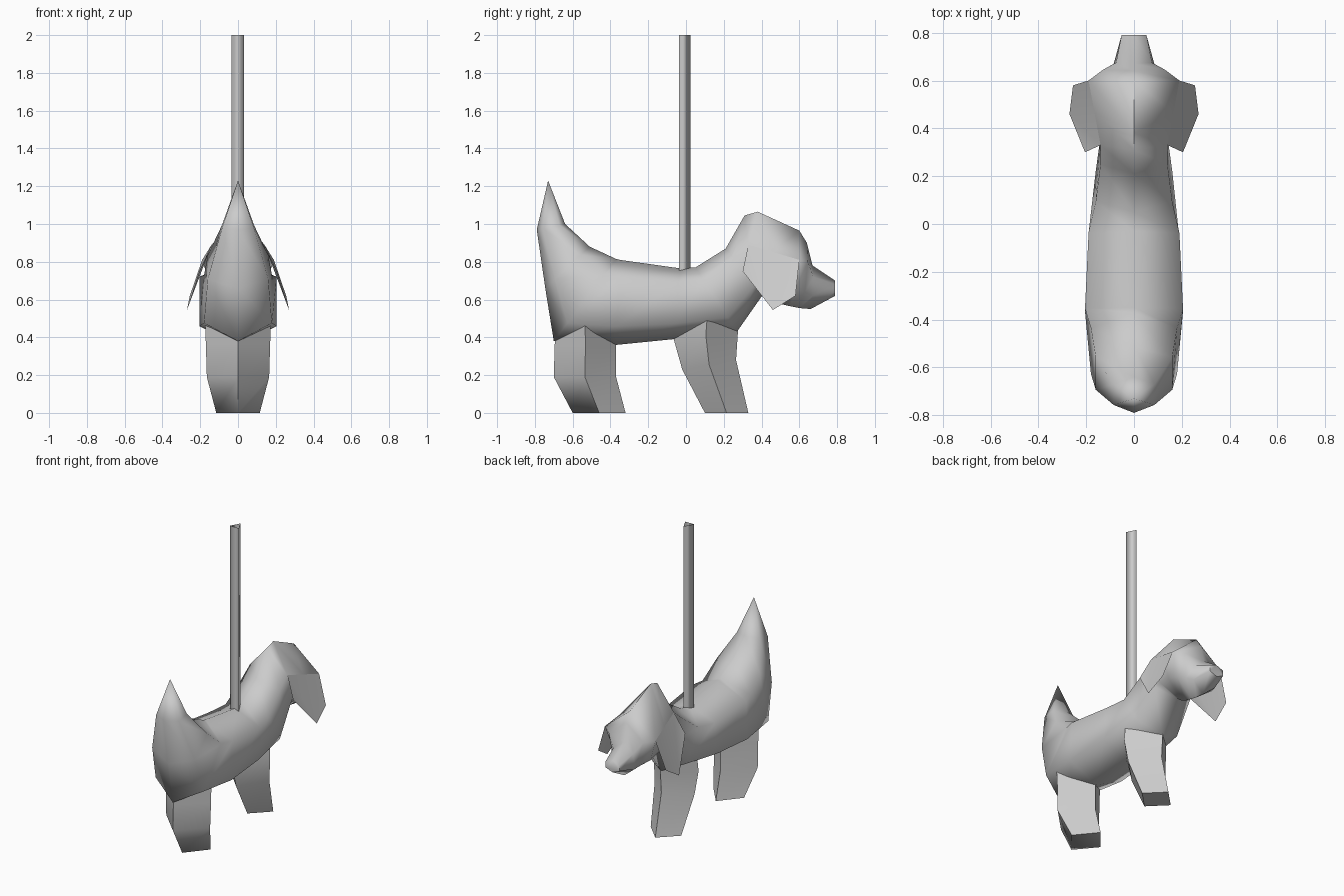
import bpy, bmesh

cube = bpy.data.objects.get("Cube")
if cube:
    bpy.data.objects.remove(cube, do_unlink=True)

GREY = (0.6, 0.6, 0.6, 1.0)
grey = bpy.data.materials.new("plain grey")
grey.use_nodes = True
grey.diffuse_color = GREY
grey.node_tree.nodes["Principled BSDF"].inputs["Base Color"].default_value = GREY


def finish(name, bm, angle=3.14):
    mesh = bpy.data.meshes.new(name)
    bm.to_mesh(mesh)
    bm.free()
    obj = bpy.data.objects.new(name, mesh)
    bpy.context.collection.objects.link(obj)
    mesh.materials.append(grey)
    bpy.ops.object.select_all(action="DESELECT")
    bpy.context.view_layer.objects.active = obj
    obj.select_set(True)
    bpy.ops.object.shade_smooth_by_angle(angle=angle)


def span(ay, az, by, bz, width, sides):
    """Half ring from centre-line point a to b, with side corners at given fractions."""
    side = [(width, ay + (by - ay) * t, az + (bz - az) * t) for t in sides]
    return [(0, ay, az)] + side + [(0, by, bz)]


def loft(name, halves, tip=None):
    """Mirror each half ring into a full one and skin them in order."""
    bm = bmesh.new()
    rings = []
    for half in halves:
        mirrored = [(-x, y, z) for x, y, z in half[-2:0:-1]]
        rings.append([bm.verts.new(p) for p in half + mirrored])
    n = len(rings[0])
    for r, s in zip(rings, rings[1:]):
        for i in range(n):
            j = (i + 1) % n
            bm.faces.new((r[i], r[j], s[j], s[i]))
    if tip:
        point = bm.verts.new(tip)
        for i in range(n):
            bm.faces.new((rings[0][(i + 1) % n], rings[0][i], point))
    else:
        bm.faces.new(rings[0])
    bm.faces.new(rings[-1])
    bmesh.ops.recalc_face_normals(bm, faces=bm.faces)
    finish(name, bm, 1.2)


# Tail, trunk and neck: six-sided rings
TRUNK = [
    (-0.79, 0.97, -0.64, 1.00, 0.085),
    (-0.745, 0.66, -0.51, 0.88, 0.16),
    (-0.70, 0.38, -0.37, 0.815, 0.18),
    (-0.37, 0.36, -0.35, 0.81, 0.205),
    (-0.07, 0.39, -0.03, 0.765, 0.19),
    (0.27, 0.43, 0.05, 0.77, 0.16),
    (0.41, 0.63, 0.21, 0.87, 0.14),
]
trunk = [span(*s, (0.22, 0.8)) for s in TRUNK]

# Head: chin, jaw, brow and crown points, running out to the muzzle
EAR_BACK, EAR_FRONT = (0.14, 0.33, 0.89), (0.19, 0.60, 0.81)
head = [
    [(0, 0.45, 0.60), (0.13, 0.40, 0.70), EAR_BACK, (0, 0.31, 1.045)],
    [(0, 0.49, 0.58), (0.14, 0.50, 0.68), (0.165, 0.465, 0.85), (0, 0.38, 1.065)],
    [(0, 0.55, 0.565), (0.14, 0.58, 0.66), EAR_FRONT, (0, 0.60, 0.965)],
    [(0, 0.60, 0.555), (0.11, 0.63, 0.64), (0.13, 0.645, 0.80), (0, 0.64, 0.90)],
    [(0, 0.66, 0.55), (0.085, 0.67, 0.62), (0.075, 0.675, 0.72), (0, 0.67, 0.78)],
    [(0, 0.79, 0.62), (0.052, 0.79, 0.64), (0.052, 0.79, 0.68), (0, 0.79, 0.70)],
]
loft("body_and_head", trunk + head, tip=(0, -0.73, 1.23))

# Each pair of legs is one solid diamond-shaped block
HIND = [
    (-0.60, 0, -0.32, 0, 0.115),
    (-0.70, 0.19, -0.37, 0.19, 0.165),
    (-0.695, 0.36, -0.37, 0.36, 0.17),
    (-0.69, 0.50, -0.38, 0.50, 0.175),
]
FRONT = [
    (0.10, 0, 0.33, 0, 0.115),
    (-0.02, 0.23, 0.265, 0.28, 0.15),
    (-0.065, 0.39, 0.275, 0.43, 0.168),
    (-0.05, 0.55, 0.28, 0.55, 0.16),
]
loft("hind_legs", [span(*s, (0.5,)) for s in HIND])
loft("front_legs", [span(*s, (0.5,)) for s in FRONT])

# Thin ears hanging from the brow
EAR = [EAR_BACK, (0.205, 0.30, 0.75), (0.27, 0.46, 0.545), (0.255, 0.58, 0.62), EAR_FRONT]
for name, side in (("left_ear", 1), ("right_ear", -1)):
    bm = bmesh.new()
    corners = [bm.verts.new((side * x, y, z)) for x, y, z in EAR]
    bm.faces.new(corners if side < 0 else corners[::-1])
    bmesh.ops.triangulate(bm, faces=bm.faces[:])
    finish(name, bm)

# Open three-sided pole
bm = bmesh.new()
CORNERS = [(0, 0.025), (-0.034, -0.037), (0.032, -0.037)]
low, high = [[bm.verts.new((x, y, z)) for x, y in CORNERS] for z in (0.755, 2.0)]
for i in range(3):
    j = (i + 1) % 3
    bm.faces.new((low[i], low[j], high[j], high[i]))
finish("pole", bm)
